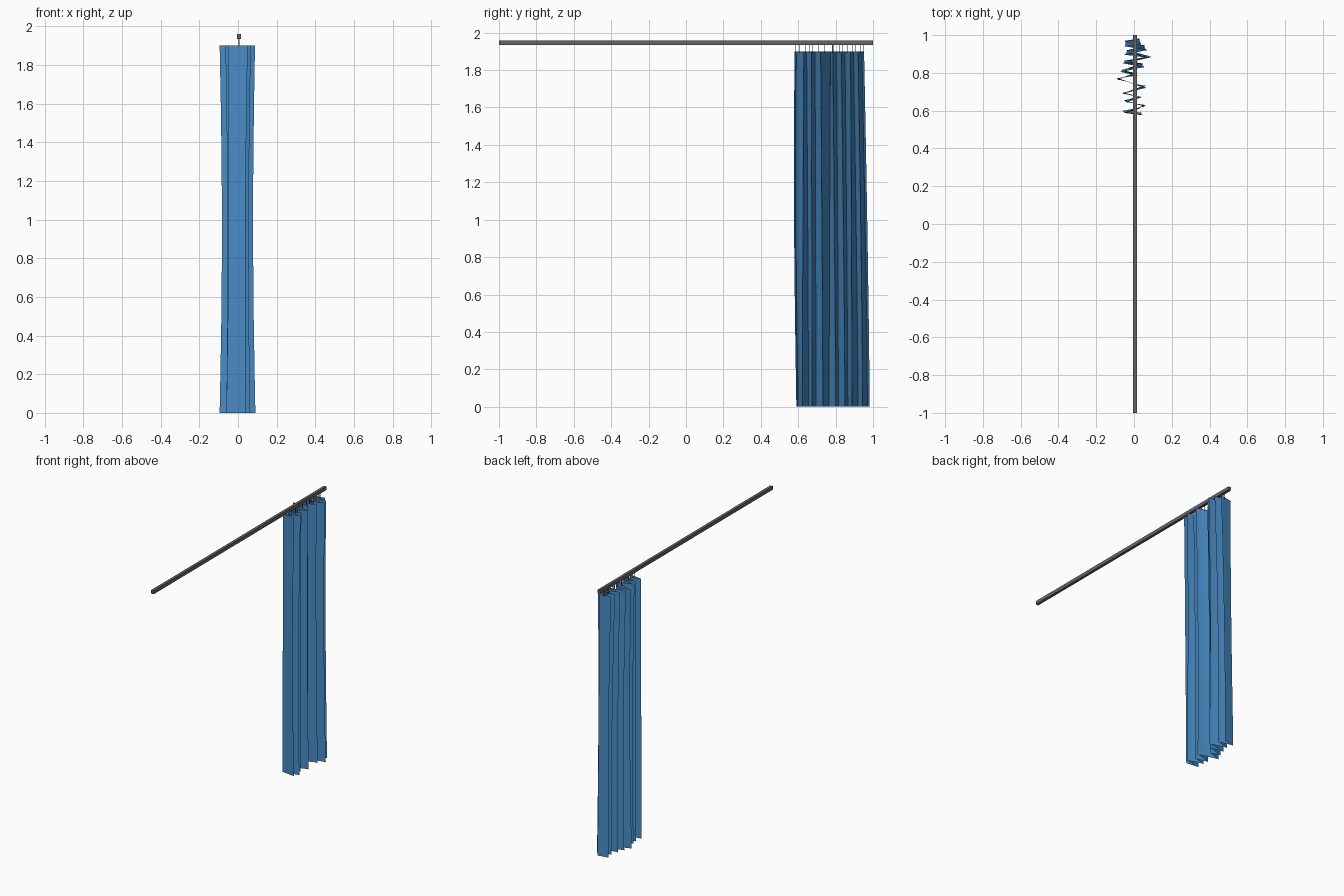
import bpy, bmesh, math
from mathutils import Vector

if "Cube" in bpy.data.objects:
    bpy.data.objects.remove(bpy.data.objects["Cube"])


def material(name, rgb):
    m = bpy.data.materials.new(name)
    m.diffuse_color = (*rgb, 1)
    m.use_nodes = True
    m.node_tree.nodes["Principled BSDF"].inputs["Base Color"].default_value = m.diffuse_color
    return m


blue = material("curtain blue", (0.065, 0.26, 0.56))
grey = material("dark metal grey", (0.14, 0.13, 0.13))


def finish(bm, name, mat):
    me = bpy.data.meshes.new(name)
    bm.to_mesh(me)
    bm.free()
    ob = bpy.data.objects.new(name, me)
    bpy.context.collection.objects.link(ob)
    me.materials.append(mat)
    return ob


def add_box(bm, lo, hi):
    lo, hi = Vector(lo), Vector(hi)
    r = bmesh.ops.create_cube(bm, size=1)
    for v in r["verts"]:
        v.co = (lo + hi) / 2 + v.co * (hi - lo)


# Curtain fold turning points (x, y), at the hem and at the heading
hem = [(0.04, 0.590), (-0.06, 0.600), (0.062, 0.622), (-0.055, 0.655), (0.035, 0.675),
       (-0.06, 0.695), (0.06, 0.732), (-0.095, 0.765), (0.01, 0.800), (-0.07, 0.815),
       (0.05, 0.850), (-0.055, 0.865), (0.09, 0.888), (-0.04, 0.920), (0.06, 0.945),
       (-0.05, 0.970), (0.03, 0.982)]
head = [(0.05, 0.580), (-0.05, 0.590), (0.066, 0.630), (-0.045, 0.645), (0.045, 0.670),
        (-0.065, 0.690), (0.065, 0.720), (-0.095, 0.772), (0.02, 0.785), (-0.075, 0.805),
        (0.055, 0.830), (-0.06, 0.850), (0.088, 0.880), (-0.05, 0.895), (0.07, 0.920),
        (-0.05, 0.940), (0.04, 0.952)]


def spline(points, steps=6):
    """Smooth path through the points."""
    p = [Vector(q) for q in points]
    p = [2 * p[0] - p[1]] + p + [2 * p[-1] - p[-2]]
    out = []
    for i in range(1, len(p) - 2):
        a, b, c, d = p[i - 1:i + 3]
        for k in range(steps):
            t = k / steps
            # x eases between turning points, y stays even
            s = t * t * (3 - 2 * t)
            out.append(Vector((b.x + (c.x - b.x) * (0.5 * s + 0.5 * t),
                               b.y + (c.y - b.y) * s)))
    out.append(p[-2])
    return out


# Curtain cloth
low, high = spline(hem), spline(head)
bm = bmesh.new()
levels = [0, 0.2, 0.5, 0.9, 1.3, 1.6, 1.9]
grid = []
for z in levels:
    t = z / 1.9
    squeeze = 1 - 0.13 * math.sin(math.pi * t)
    row = []
    for a, b in zip(low, high):
        q = a.lerp(b, t ** 1.3)
        y = q.y + (-0.008 if q.y < 0.62 else 0) * math.sin(math.pi * t)
        row.append(bm.verts.new((q.x * squeeze, y, z)))
    grid.append(row)
for r0, r1 in zip(grid, grid[1:]):
    for i in range(len(r0) - 1):
        bm.faces.new((r0[i], r0[i + 1], r1[i + 1], r1[i]))
curtain = finish(bm, "curtain", blue)
bpy.context.view_layer.objects.active = curtain
curtain.select_set(True)
bpy.ops.object.shade_smooth_by_angle(angle=math.radians(35))

# Rail
bm = bmesh.new()
add_box(bm, (-0.004, -1, 1.933), (0.016, 1, 1.959))
finish(bm, "rail", grey)

# Hooks, one where each fold crosses under the rail
bm = bmesh.new()
for a, b in zip(head, head[1:]):
    t = (0.005 - a[0]) / (b[0] - a[0])
    y = a[1] + (b[1] - a[1]) * t
    add_box(bm, (0.0035, y - 0.0015, 1.89), (0.0065, y + 0.0015, 1.94))
finish(bm, "hooks", grey)
